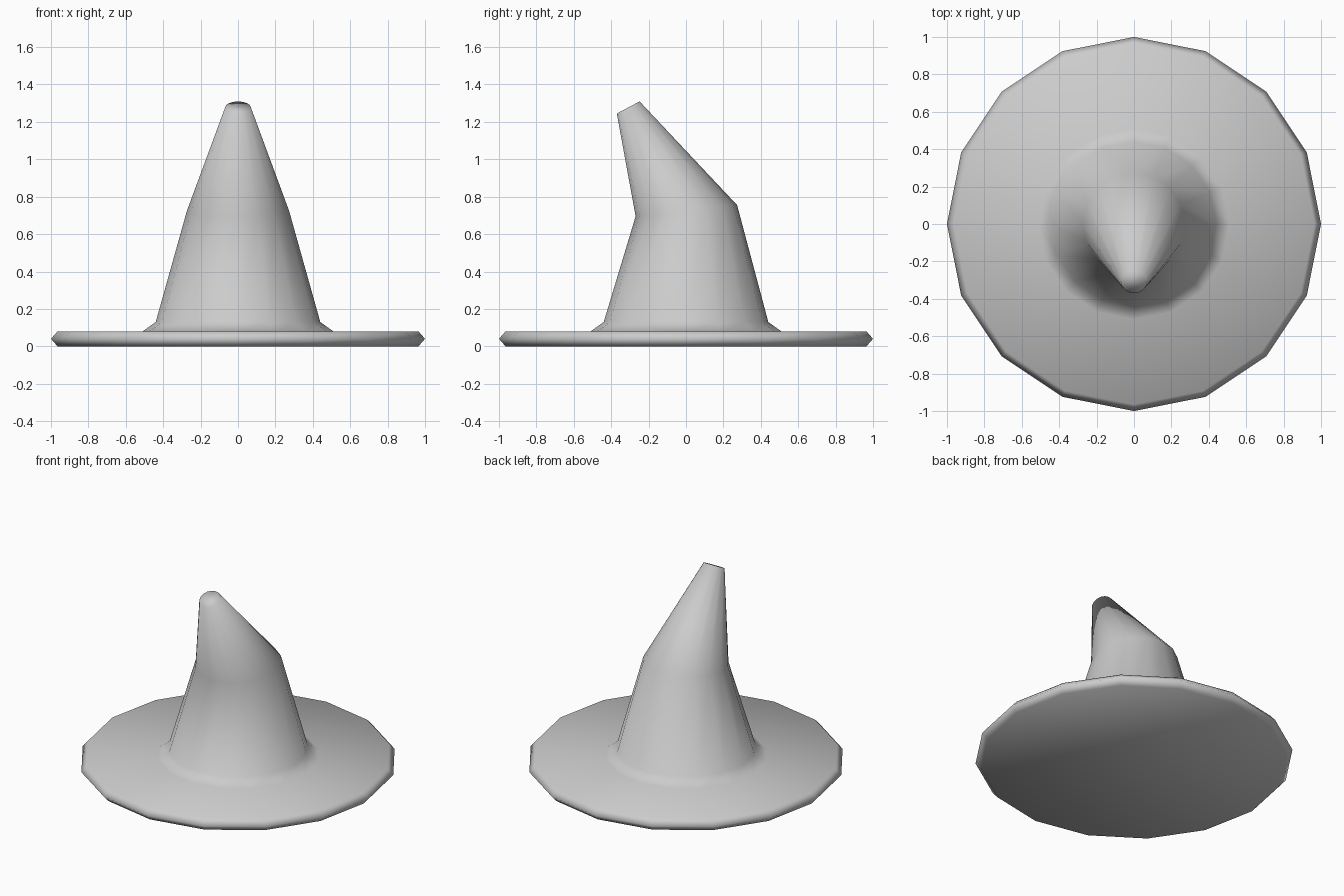
import bpy, bmesh
from math import cos, sin, pi, radians

if "Cube" in bpy.data.objects:
    bpy.data.objects.remove(bpy.data.objects["Cube"])

SIDES = 16

# Rings from bottom to top: radius, centre y, centre z, tilt in degrees
RINGS = [
    (0.965, 0.0, 0.0, 0),       # brim underside
    (1.0, 0.0, 0.04, 0),        # brim edge
    (0.965, 0.0, 0.08, 0),      # brim top
    (0.51, 0.0, 0.08, 0),       # crown foot
    (0.44, 0.0, 0.13, 0),       # crown base
    (0.273, 0.002, 0.725, 6.3), # bend
    (0.069, -0.309, 1.277, 28), # tip
]


def add_ring(bm, radius, cy, cz, tilt):
    t = radians(tilt)
    ring = []
    for i in range(SIDES):
        a = 2 * pi * i / SIDES
        u = radius * sin(a)
        ring.append(bm.verts.new((radius * cos(a), cy + u * cos(t), cz + u * sin(t))))
    return ring


# Pointed hat: one skin lofted through the rings and capped at both ends
bm = bmesh.new()
rings = [add_ring(bm, *r) for r in RINGS]
for low, high in zip(rings, rings[1:]):
    for i in range(SIDES):
        j = (i + 1) % SIDES
        bm.faces.new((low[i], low[j], high[j], high[i]))
bm.faces.new(rings[0][::-1])
bm.faces.new(rings[-1])
bmesh.ops.recalc_face_normals(bm, faces=bm.faces)
for f in bm.faces:
    f.smooth = True

mesh = bpy.data.meshes.new("pointed_hat")
bm.to_mesh(mesh)
bm.free()
hat = bpy.data.objects.new("pointed_hat", mesh)
bpy.context.collection.objects.link(hat)
